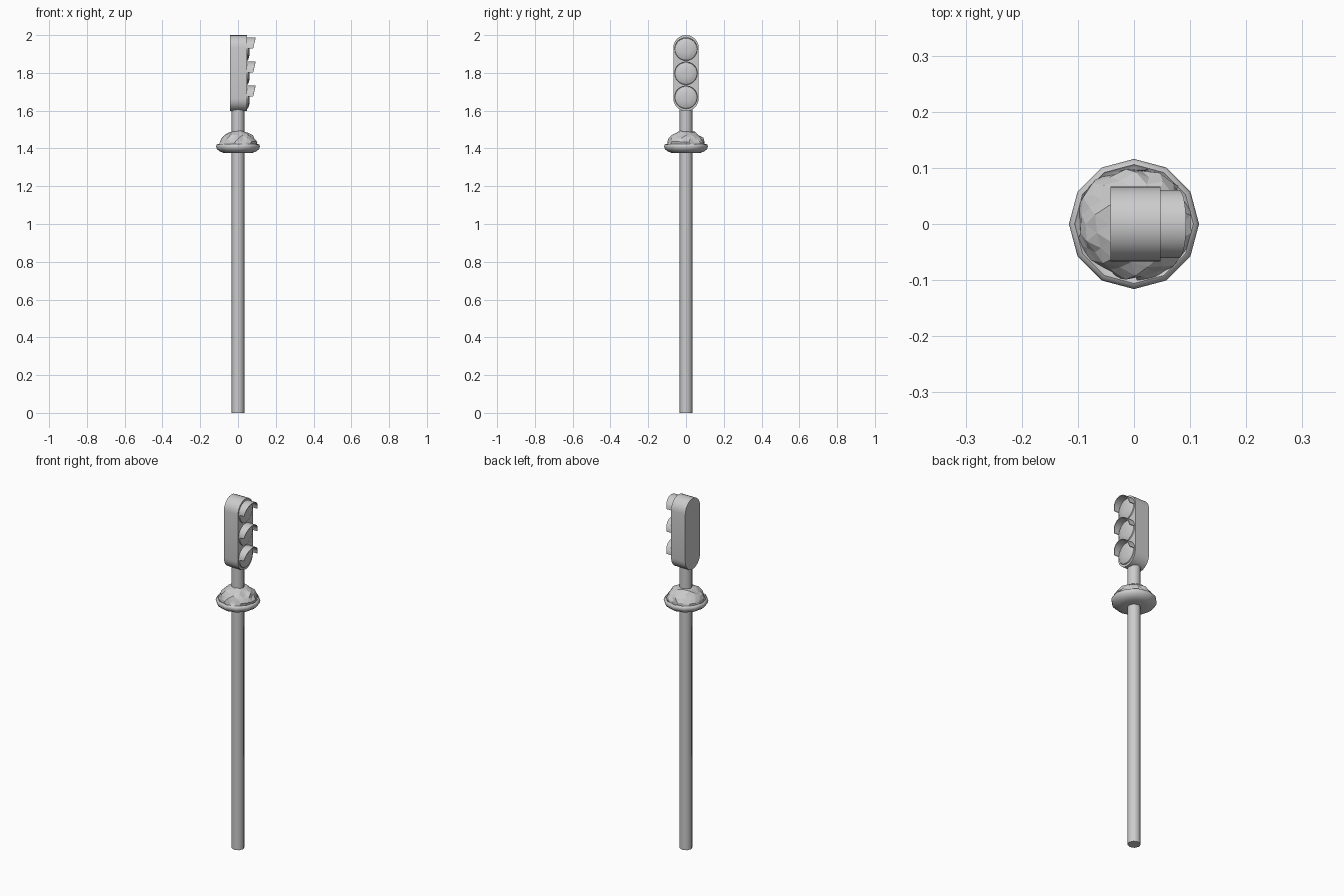
import bpy, bmesh, math, random
from mathutils import Vector

if "Cube" in bpy.data.objects:
    bpy.data.objects.remove(bpy.data.objects["Cube"])

random.seed(4)


def finish(name, bm, smooth=None):
    bmesh.ops.recalc_face_normals(bm, faces=bm.faces)
    mesh = bpy.data.meshes.new(name)
    bm.to_mesh(mesh)
    bm.free()
    obj = bpy.data.objects.new(name, mesh)
    bpy.context.collection.objects.link(obj)
    if smooth:
        bpy.ops.object.select_all(action='DESELECT')
        obj.select_set(True)
        bpy.context.view_layer.objects.active = obj
        bpy.ops.object.shade_smooth_by_angle(angle=math.radians(smooth))
    return obj


def skin(bm, rings, closed=True):
    """Join successive rings of points with quads."""
    rows = [[bm.verts.new(p) for p in ring] for ring in rings]
    n = len(rows[0])
    for a, b in zip(rows, rows[1:]):
        for i in range(n if closed else n - 1):
            j = (i + 1) % n
            bm.faces.new((a[i], a[j], b[j], b[i]))
    return rows


def circle_z(r, z, n):
    return [(r * math.cos(math.tau * i / n), r * math.sin(math.tau * i / n), z) for i in range(n)]


# Pole
bm = bmesh.new()
rows = skin(bm, [circle_z(0.034, 0, 8), circle_z(0.034, 1.61, 8)])
for row in rows:
    bm.faces.new(row)
finish("pole", bm, 50)

# Planter ring around the pole
bm = bmesh.new()
profile = [(0.03, 1.375), (0.072, 1.375), (0.095, 1.383), (0.112, 1.397),
           (0.116, 1.41), (0.113, 1.42), (0.106, 1.424), (0.1, 1.418), (0.03, 1.418)]
skin(bm, [circle_z(r, z, 12) for r, z in profile])
finish("planter", bm, 50)

# Crumpled foliage mound
bm = bmesh.new()
bmesh.ops.create_icosphere(bm, subdivisions=3, radius=1)
bmesh.ops.bisect_plane(bm, geom=bm.verts[:] + bm.edges[:] + bm.faces[:],
                       plane_co=(0, 0, 0), plane_no=(0, 0, -1), clear_outer=True)
for v in bm.verts:
    k = random.uniform(0.9, 1.03)
    v.co = Vector((v.co.x * 0.105 * k, v.co.y * 0.105 * k, 1.412 + v.co.z * 0.086 * k))
finish("foliage", bm)

# Signal housing: rounded at both ends
LOW, HIGH, R = 1.664, 1.933, 0.067


def stadium(x, r, n=12):
    top = [(x, r * math.cos(math.pi * i / n), HIGH + r * math.sin(math.pi * i / n)) for i in range(n + 1)]
    low = [(x, -r * math.cos(math.pi * i / n), LOW - r * math.sin(math.pi * i / n)) for i in range(n + 1)]
    return top + low


bm = bmesh.new()
rows = skin(bm, [stadium(-0.042, R), stadium(0.047, R)])
for row in rows:
    bm.faces.new(row)
finish("signal_housing", bm, 40)

# Lenses and visors, one pair per light
for i, z in enumerate((1.67, 1.797, 1.925)):
    bm = bmesh.new()
    rings = []
    for x, r in ((0.045, 0.061), (0.052, 0.058), (0.058, 0.045), (0.062, 0.024)):
        rings.append([(x, r * math.cos(math.tau * k / 24), z + r * math.sin(math.tau * k / 24))
                      for k in range(24)])
    rows = skin(bm, rings)
    bm.faces.new(rows[-1])
    finish(f"lens_{i + 1}", bm, 40)

    bm = bmesh.new()

    def arc(r, front):
        pts = []
        for k in range(17):
            a = math.pi * k / 16
            s = math.sin(a)
            x = 0.08 + 0.013 * s if front else 0.045
            pts.append((x, r * math.cos(a), z + 0.005 + (r - 0.003) * s))
        return pts

    outer_back, outer_front = arc(0.061, False), arc(0.061, True)
    inner_front, inner_back = arc(0.057, True), arc(0.057, False)
    rows = skin(bm, [outer_back, outer_front, inner_front, inner_back])
    for end in (0, -1):
        bm.faces.new([row[end] for row in rows])
    # Drop the wrap-around strips left by the closed skin
    wrap = [f for f in bm.faces if max(v.co.y for v in f.verts) - min(v.co.y for v in f.verts) > 0.08]
    bmesh.ops.delete(bm, geom=wrap, context='FACES_ONLY')
    finish(f"visor_{i + 1}", bm, 40)
